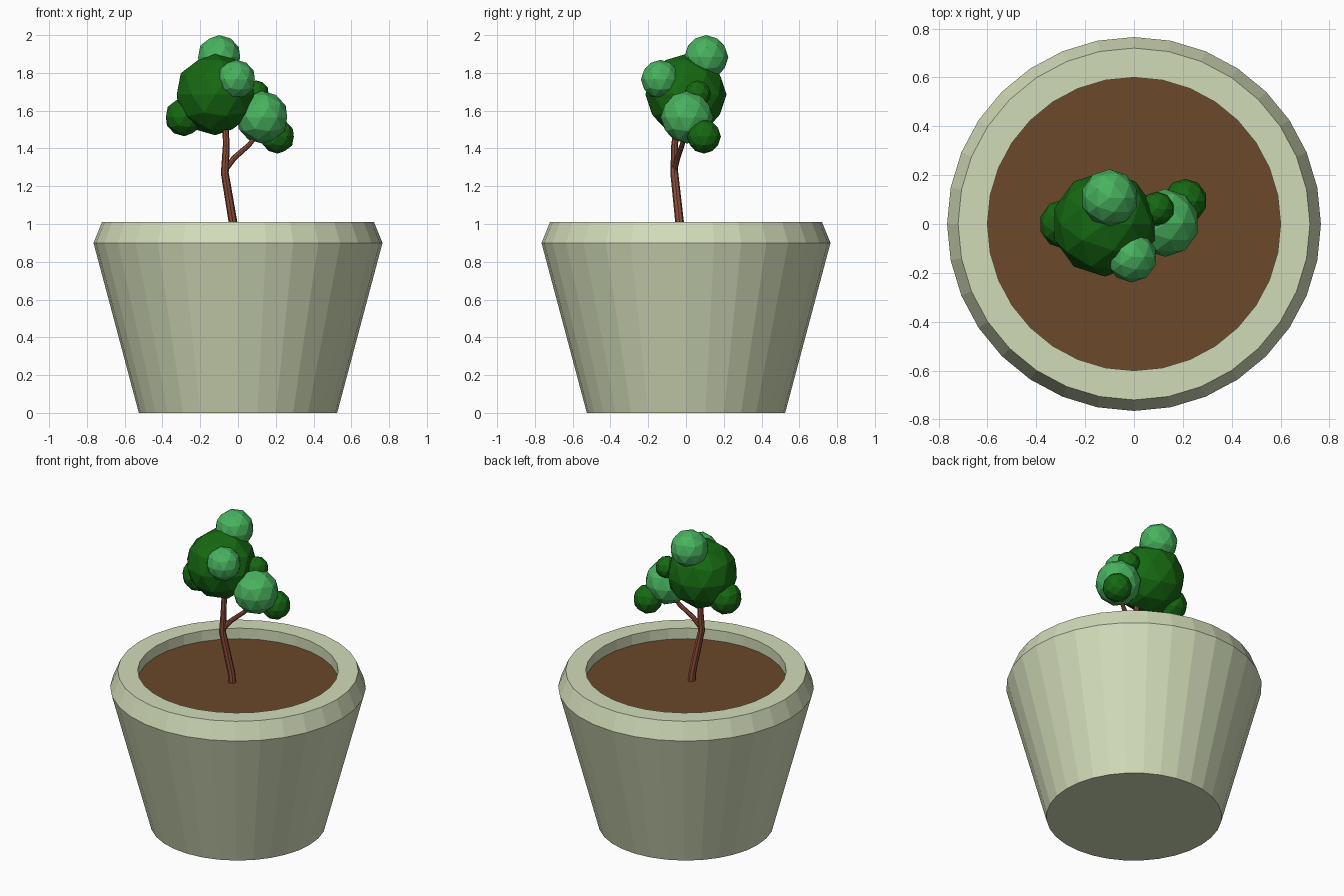
import bpy, bmesh
from math import cos, sin, pi
from mathutils import Vector

if "Cube" in bpy.data.objects:
    bpy.data.objects.remove(bpy.data.objects["Cube"])


def material(name, rgb):
    m = bpy.data.materials.new(name)
    m.diffuse_color = (*rgb, 1)
    m.use_nodes = True
    m.node_tree.nodes["Principled BSDF"].inputs["Base Color"].default_value = m.diffuse_color
    return m


CLAY = material("pale_clay", (0.64, 0.71, 0.48))
SOIL = material("soil_brown", (0.145, 0.065, 0.023))
BARK = material("bark", (0.27, 0.075, 0.042))
DARK = material("dark_leaf", (0.008, 0.14, 0.006))
LIGHT = material("light_leaf", (0.065, 0.45, 0.115))


def finish(name, bm, mat):
    me = bpy.data.meshes.new(name)
    bmesh.ops.recalc_face_normals(bm, faces=bm.faces)
    bm.to_mesh(me)
    bm.free()
    me.materials.append(mat)
    ob = bpy.data.objects.new(name, me)
    bpy.context.collection.objects.link(ob)
    return ob


def skin(name, rings, mat, caps=(True, True)):
    """Join equal-sided rings of points into a tube."""
    bm = bmesh.new()
    loops = [[bm.verts.new(p) for p in ring] for ring in rings]
    n = len(loops[0])
    for a, b in zip(loops, loops[1:]):
        for i in range(n):
            j = (i + 1) % n
            bm.faces.new((a[i], a[j], b[j], b[i]))
    for cap, loop in zip(caps, (loops[0], loops[-1])):
        if cap:
            bm.faces.new(loop)
    return finish(name, bm, mat)


def ring(c, r, n, axis=Vector((0, 0, 1))):
    q = Vector((0, 0, 1)).rotation_difference(axis)
    return [Vector(c) + q @ Vector((r * cos(2 * pi * i / n), r * sin(2 * pi * i / n), 0))
            for i in range(n)]


def limb(name, path, sides=8):
    """Tapered limb through (x, y, z, radius) points."""
    pts = [Vector(p[:3]) for p in path]
    rings = []
    for i, p in enumerate(path):
        axis = pts[min(i + 1, len(pts) - 1)] - pts[max(i - 1, 0)]
        rings.append(ring(p[:3], p[3], sides, axis.normalized()))
    return skin(name, rings, BARK)


# Pot: tapered body, bevelled rim, straight inner wall down to the soil
profile = [(0.525, 0), (0.765, 0.9), (0.72, 1.01), (0.6, 1.01), (0.6, 0.94)]
skin("pot", [ring((0, 0, z), r, 32) for r, z in profile], CLAY, (True, False))

# Soil disc
bm = bmesh.new()
bm.faces.new([bm.verts.new(p) for p in ring((0, 0, 0.94), 0.6, 32)])
finish("soil", bm, SOIL)

# Trunk and side branch
limb("trunk", [(-0.02, -0.03, 0.93, 0.024), (-0.025, -0.033, 1.0, 0.023),
               (-0.07, -0.062, 1.27, 0.021), (-0.062, -0.06, 1.42, 0.018),
               (-0.07, -0.04, 1.6, 0.014)])
limb("branch", [(-0.065, -0.06, 1.29, 0.015), (-0.02, -0.045, 1.35, 0.015),
                (0.06, -0.02, 1.42, 0.013), (0.12, 0.0, 1.5, 0.01)])

# Leaf clumps: name, centre, radius, material
clumps = [
    ("crown_clump", (-0.12, 0.0, 1.685), 0.215, DARK),
    ("top_clump", (-0.10, 0.107, 1.883), 0.117, LIGHT),
    ("front_clump", (-0.01, -0.135, 1.765), 0.104, LIGHT),
    ("right_clump", (0.128, 0.005, 1.565), 0.139, LIGHT),
    ("far_right_clump", (0.21, 0.095, 1.463), 0.09, DARK),
    ("left_clump", (-0.285, 0.0, 1.567), 0.102, DARK),
    ("small_clump", (0.095, 0.062, 1.69), 0.07, DARK),
]
for name, centre, radius, mat in clumps:
    bm = bmesh.new()
    bmesh.ops.create_icosphere(bm, subdivisions=2, radius=radius)
    bmesh.ops.translate(bm, verts=bm.verts, vec=centre)
    finish(name, bm, mat)
